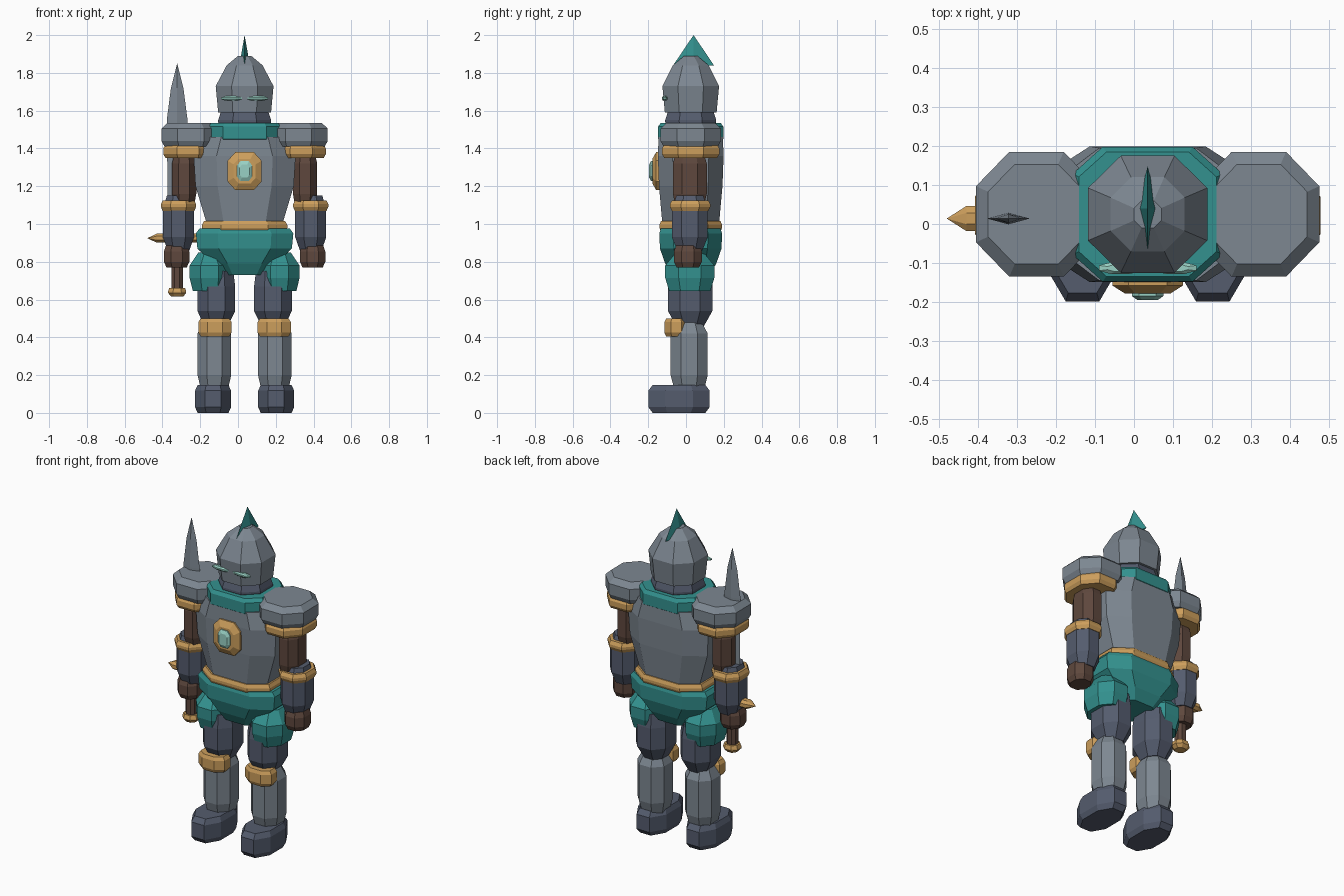
import bpy
import bmesh
from mathutils import Vector

if "Cube" in bpy.data.objects:
    bpy.data.objects.remove(bpy.data.objects["Cube"], do_unlink=True)


def to_linear(channel):
    """Convert one display colour channel to a linear value."""
    return channel / 12.92 if channel <= 0.04 else ((channel + 0.055) / 1.055) ** 2.4


def material(name, red, green, blue):
    mat = bpy.data.materials.new(name)
    mat.use_nodes = True
    colour = (to_linear(red), to_linear(green), to_linear(blue), 1)
    mat.diffuse_color = colour
    mat.node_tree.nodes["Principled BSDF"].inputs["Base Color"].default_value = colour
    return mat


steel = material("steel", red=.49, green=.53, blue=.57)
dark = material("dark_steel", red=.33, green=.36, blue=.43)
teal = material("teal_cloth", red=.2, green=.57, blue=.56)
gold = material("gold_trim", red=.8, green=.62, blue=.36)
brown = material("brown_leather", red=.37, green=.28, blue=.24)
mint = material("mint_glow", red=.6, green=.82, blue=.77)

MID = 0.035  # body centre line
BODY = (MID, 0.025)  # body centre in plan


def place(axis, along, a, b):
    """Turn a profile point into a location on the chosen axis."""
    return Vector({"x": (along, a, b), "y": (a, along, b), "z": (a, b, along)}[axis])


def outline(flat):
    """Cross-section with cut corners, or a diamond when flat is zero."""
    if not flat:
        return [(1, 0), (0, 1), (-1, 0), (0, -1)]
    return [(1, -flat), (1, flat), (flat, 1), (-flat, 1),
            (-1, flat), (-1, -flat), (-flat, -1), (flat, -1)]


def loft(name, mat, centre, rings, flat=.45, axis="z"):
    """Skin a closed solid over rings of (position, half width, half depth)."""
    shape = outline(flat)
    bm = bmesh.new()
    loops = [[bm.verts.new(place(axis, along, centre[0] + width * u, centre[1] + depth * v))
              for u, v in shape] for along, width, depth in rings]
    for low, high in zip(loops, loops[1:]):
        for i in range(len(shape)):
            bm.faces.new((low[i - 1], low[i], high[i], high[i - 1]))
    bm.faces.new(loops[0])
    bm.faces.new(loops[-1])
    bmesh.ops.remove_doubles(bm, verts=bm.verts, dist=0.0005)
    bmesh.ops.recalc_face_normals(bm, faces=bm.faces)
    mesh = bpy.data.meshes.new(name)
    bm.to_mesh(mesh)
    bm.free()
    mesh.materials.append(mat)
    obj = bpy.data.objects.new(name, mesh)
    bpy.context.collection.objects.link(obj)


def drum(name, mat, centre, span, size, foot=.86, head=.86, bevel=.02, flat=.45, axis="z"):
    """Straight solid whose two ends narrow to the foot and head shares."""
    start, end = span
    stations = [(start, foot), (start + bevel, 1), (end - bevel, 1), (end, head)]
    rings = [(along, size[0] * share, size[1] * share) for along, share in stations]
    loft(name, mat, centre, rings, flat, axis)


def pair(part, mat, offset, depth, span, size, **options):
    """Make the left and right copies of a limb part."""
    for label, side in (("left", 1), ("right", -1)):
        drum(label + "_" + part, mat, (MID + side * offset, depth), span, size, **options)


# Head and helmet
drum("neck_guard", dark, BODY, span=(1.48, 1.61), size=(.14, .135), bevel=.06)
loft("helmet", steel, BODY, [(1.59, .14, .137), (1.73, .153, .15),
                             (1.84, .095, .095), (1.89, .035, .035)])
loft("crest", teal, (MID, .04), [(1.84, .028, .108), (2, 0, 0)], flat=0)
pair("eye_slit", mint, offset=.07, depth=-.113, span=(1.653, 1.677),
     size=(.055, .015), foot=.6, head=.6, bevel=.008)

# Torso
drum("collar", teal, BODY, span=(1.43, 1.535), size=(.192, .173), head=.92, flat=.6)
loft("breastplate", steel, BODY, [(1, .2, .15), (1.2, .26, .168),
                                  (1.36, .27, .174), (1.46, .225, .17)], flat=.55)
drum("belt", gold, BODY, span=(.96, 1.015), size=(.226, .166), foot=.95, head=.95, flat=.55)
loft("pelvis", teal, BODY, [(.73, .115, .1), (.79, .165, .135), (.87, .25, .163),
                            (.95, .258, .166), (.975, .24, .158)], flat=.55)
drum("chest_plaque", gold, (MID, 1.28), span=(-.178, -.12), size=(.09, .1),
     foot=.65, head=1, flat=.55, axis="y")
drum("chest_gem", mint, (MID, 1.28), span=(-.195, -.16), size=(.04, .053),
     foot=.65, head=1, bevel=.01, flat=.55, axis="y")

# Arms
pair("shoulder_pad", steel, offset=.285, depth=.025, span=(1.41, 1.535),
     size=(.155, .16), foot=.9, head=.8, bevel=.03)
pair("shoulder_trim", gold, offset=.3, depth=.025, span=(1.35, 1.42),
     size=(.13, .152), foot=.92, head=.92)
pair("upper_arm", brown, offset=.32, depth=.02, span=(1.1, 1.38),
     size=(.064, .09), foot=.84, head=.8, bevel=.06)
pair("elbow_band", gold, offset=.35, depth=.022, span=(1.07, 1.125),
     size=(.093, .107), foot=.9, head=.9)
pair("forearm", dark, offset=.35, depth=.02, span=(.86, 1.15),
     size=(.082, .095), foot=.7, head=.75, bevel=.07)
pair("hand", brown, offset=.36, depth=.01, span=(.77, .885),
     size=(.067, .074), foot=.8, head=.85, bevel=.03)

# Legs
pair("hip_guard", teal, offset=.185, depth=.02, span=(.645, .85),
     size=(.106, .13), foot=.84, head=.56, bevel=.07)
pair("thigh", dark, offset=.15, depth=.022, span=(.46, .75),
     size=(.1, .118), foot=.62, head=.9, bevel=.08)
pair("knee_guard", gold, offset=.157, depth=-.052, span=(.405, .5), size=(.088, .062))
pair("shin", steel, offset=.16, depth=.017, span=(.13, .49),
     size=(.089, .098), foot=.82, head=.62, bevel=.07)
pair("boot", dark, offset=.167, depth=-.037, span=(0, .148),
     size=(.095, .162), bevel=.03)

# Sword held in the right hand
HAND_X = -.322
GRIP = (HAND_X, .014)
loft("sword_blade", steel, GRIP, [(.92, .048, .014), (1.55, .055, .015),
                                  (1.72, .033, .011), (1.85, 0, 0)], flat=0)
drum("sword_handle", brown, GRIP, span=(.64, .93), size=(.03, .03))
drum("sword_pommel", gold, GRIP, span=(.615, .662), size=(.048, .046), foot=.65)
drum("sword_guard", gold, (.014, .925), span=(HAND_X - .158, HAND_X + .158),
     size=(.032, .024), foot=0, head=0, bevel=.05, axis="x")
